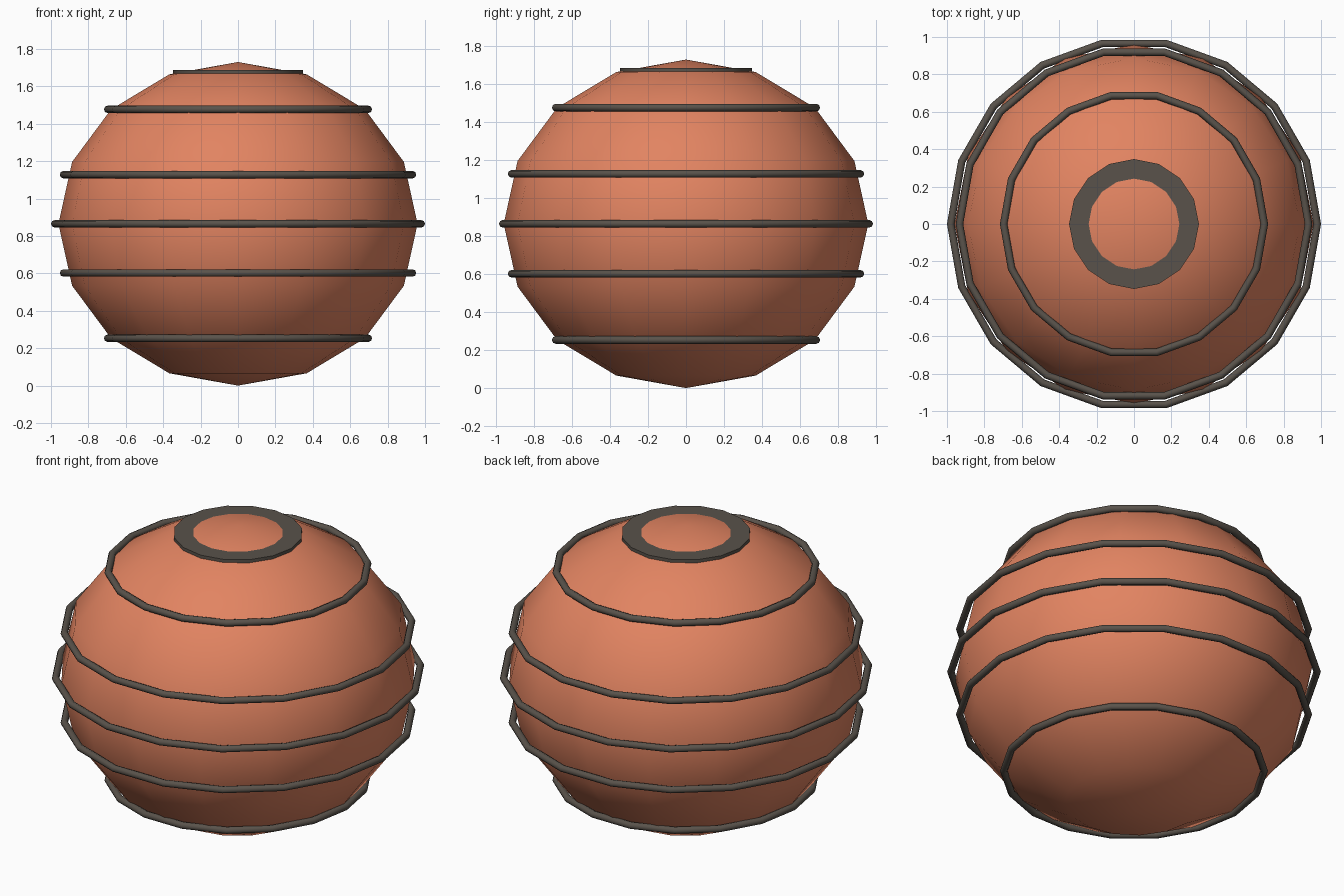
import bpy
from math import radians

if "Cube" in bpy.data.objects:
    bpy.data.objects.remove(bpy.data.objects["Cube"])

MID = 0.865  # height of the equator


def material(name, color):
    mat = bpy.data.materials.new(name)
    mat.diffuse_color = color
    mat.use_nodes = True
    mat.node_tree.nodes["Principled BSDF"].inputs["Base Color"].default_value = mat.diffuse_color
    return mat


terracotta = material("terracotta", (0.76, 0.23, 0.12, 1))
charcoal = material("charcoal", (0.1, 0.085, 0.07, 1))


def finish(name, mat, angle):
    obj = bpy.context.object
    obj.name = name
    obj.data.materials.append(mat)
    bpy.ops.object.shade_smooth_by_angle(angle=radians(angle))
    return obj


# Flattened paper body
bpy.ops.mesh.primitive_uv_sphere_add(segments=16, ring_count=8, radius=0.96, location=(0, 0, MID))
body = finish("lantern_body", terracotta, 60)
body.scale.z = MID / 0.96
bpy.ops.object.transform_apply(location=False, rotation=False, scale=True)


# Horizontal ribs, mirrored about the equator
def rib(name, offset, radius):
    bpy.ops.mesh.primitive_torus_add(major_segments=18, minor_segments=8, major_radius=radius,
                                     minor_radius=0.02, location=(0, 0, MID + offset))
    finish(name, charcoal, 60)


rib("rib_middle", 0, 0.98)
for offset, radius, label in ((0.263, 0.933, "inner"), (0.612, 0.697, "outer")):
    rib("rib_upper_" + label, offset, radius)
    rib("rib_lower_" + label, -offset, radius)

# Thin cap disc, pierced by the body's tip
bpy.ops.mesh.primitive_cylinder_add(vertices=16, radius=0.347, depth=0.035, location=(0, 0, 1.669))
finish("top_cap", charcoal, 30)
